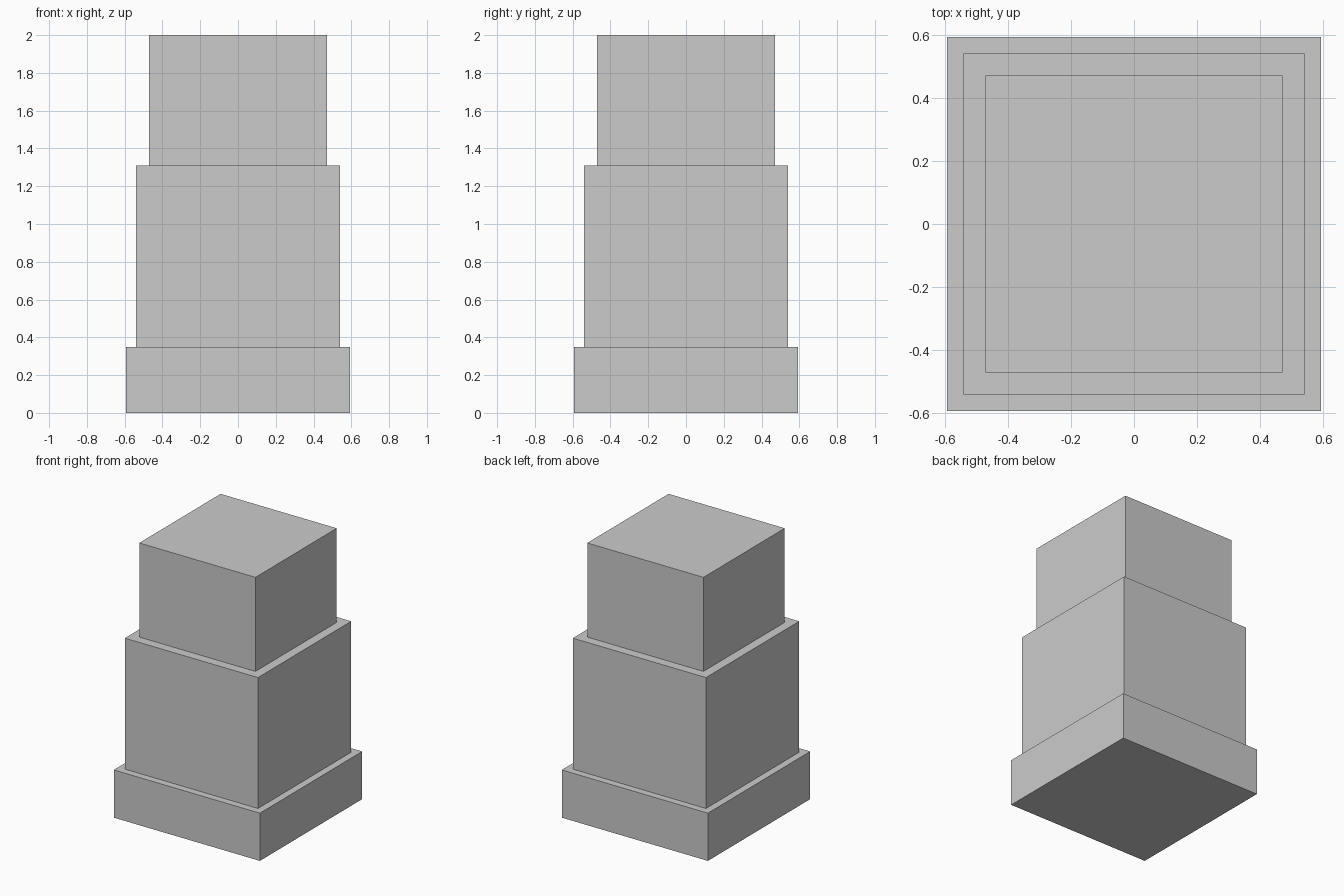
import bpy

if "Cube" in bpy.data.objects:
    bpy.data.objects.remove(bpy.data.objects["Cube"])

# One plain grey for the whole tower
grey = bpy.data.materials.new("plain_grey")
grey.diffuse_color = (0.6, 0.6, 0.6, 1.0)
grey.use_nodes = True
grey.node_tree.nodes["Principled BSDF"].inputs["Base Color"].default_value = grey.diffuse_color


def block(name, width, z_low, z_high):
    """Square block centred on the z axis."""
    bpy.ops.mesh.primitive_cube_add(size=1, location=(0, 0, (z_low + z_high) / 2))
    obj = bpy.context.object
    obj.name = name
    obj.scale = (width, width, z_high - z_low)
    bpy.ops.object.transform_apply(location=False, rotation=False, scale=True)
    obj.data.materials.append(grey)
    return obj


# Three stacked tiers, each narrower than the one below
block("base_tier", 1.185, 0.0, 0.35)
block("middle_tier", 1.08, 0.35, 1.31)
block("top_tier", 0.942, 1.31, 2.0)
